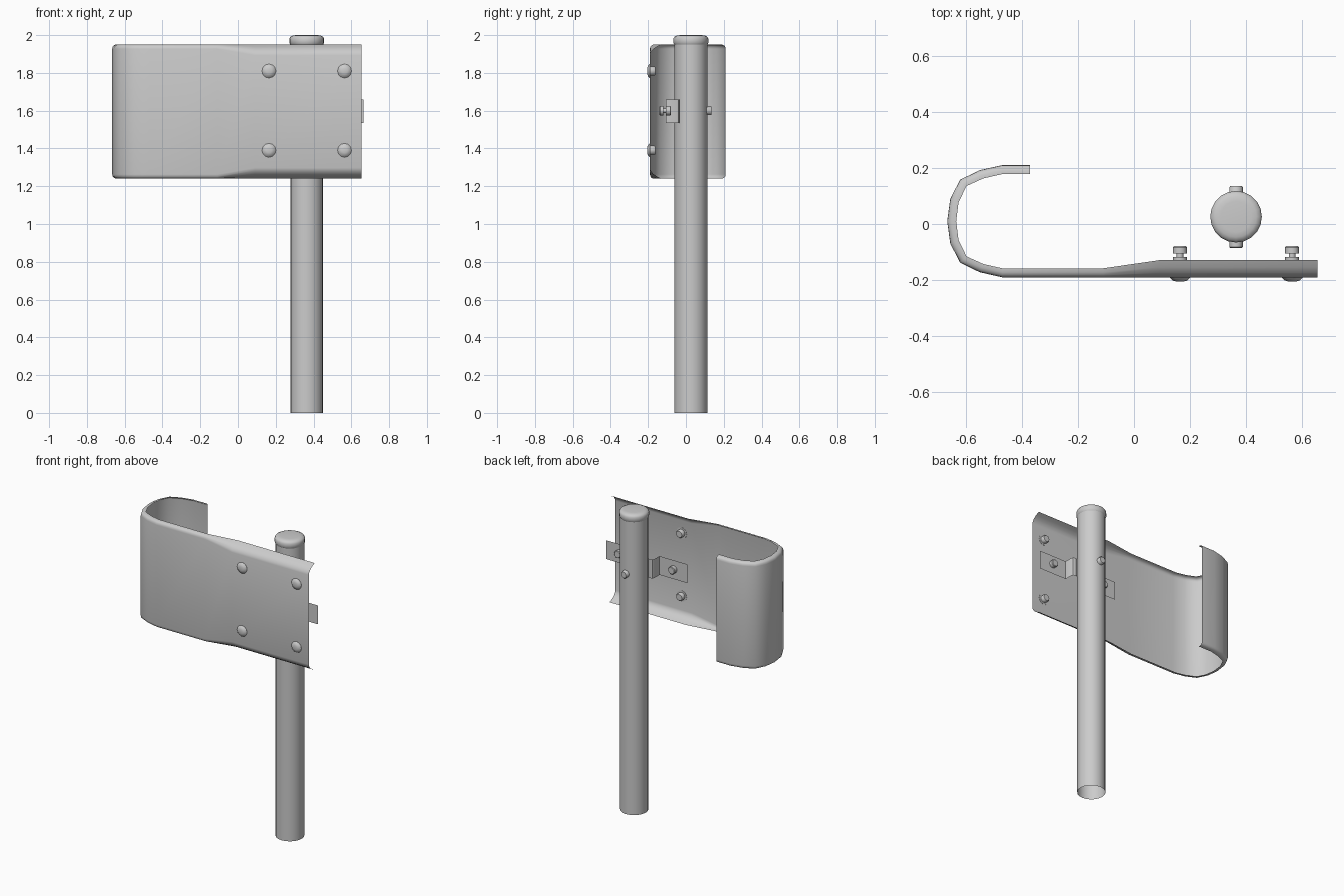
import bpy, bmesh, math

if "Cube" in bpy.data.objects:
    bpy.data.objects.remove(bpy.data.objects["Cube"])

PX, PY, ZC = 0.364, 0.026, 1.595   # post axis and rail mid height


def finish(name, bm, angle=40):
    bmesh.ops.recalc_face_normals(bm, faces=bm.faces)
    me = bpy.data.meshes.new(name)
    bm.to_mesh(me)
    bm.free()
    ob = bpy.data.objects.new(name, me)
    bpy.context.collection.objects.link(ob)
    bpy.ops.object.select_all(action='DESELECT')
    ob.select_set(True)
    bpy.context.view_layer.objects.active = ob
    bpy.ops.object.shade_smooth_by_angle(angle=math.radians(angle))
    return ob


def grid(name, rows, angle=40):
    """Skin a surface over rows of points."""
    bm = bmesh.new()
    vs = [[bm.verts.new(p) for p in r] for r in rows]
    for a, b in zip(vs, vs[1:]):
        for i in range(len(a) - 1):
            bm.faces.new((a[i], a[i + 1], b[i + 1], b[i]))
    return finish(name, bm, angle)


def lathe(name, profile, centre, axis='z', n=20, cap_start=True, cap_end=True):
    """Turn (radius, height) pairs around z or y."""
    bm = bmesh.new()
    cx, cy, cz = centre
    rings = []
    for r, h in profile:
        ring = []
        for k in range(n):
            c = r * math.cos(2 * math.pi * k / n)
            s = r * math.sin(2 * math.pi * k / n)
            p = (cx + c, cy + s, cz + h) if axis == 'z' else (cx + c, cy + h, cz + s)
            ring.append(bm.verts.new(p))
        rings.append(ring)
    for a, b in zip(rings, rings[1:]):
        for k in range(n):
            j = (k + 1) % n
            bm.faces.new((a[k], a[j], b[j], b[k]))
    if cap_start:
        bm.faces.new(rings[0])
    if cap_end:
        bm.faces.new(rings[-1])
    return finish(name, bm)


# Post, open at the bottom, with a rounded cap
lathe("post", [(0.087, 0), (0.087, 1.96)], (PX, PY, 0), cap_start=False)
lathe("post_cap", [(0.087, 1.95), (0.092, 1.958), (0.092, 1.982), (0.086, 1.992),
                   (0.073, 1.998), (0.055, 2.0)], (PX, PY, 0))

# Rail end: flanged sheet swept along a hooked path
# path stations: x, y, inward normal, flare (1 = wide flange, 0 = small lip)
path = [(0.655, -0.19, 0, 1, 1), (0.09, -0.19, 0, 1, 1), (-0.11, -0.19, 0, 1, 0),
        (-0.47, -0.19, 0, 1, 0)]
arc = [(-0.55, -0.172), (-0.62, -0.138), (-0.655, -0.07)]
arc = arc + [(-0.666, 0.01)] + [(x, 0.02 - y) for x, y in reversed(arc)]
for x, y in arc:
    nx, ny = (-0.47 - x), (0.01 - y)
    m = math.hypot(nx, ny)
    path.append((x, y, nx / m, ny / m, 0))
path += [(-0.47, 0.21, 0, -1, 0), (-0.37, 0.21, 0, -1, 0)]

wide = [(0.061, 0.355), (0.036, 0.343), (0.016, 0.329), (0.004, 0.312), (0, 0.298)]
slim = [(0.032, 0.355), (0.018, 0.355), (0.008, 0.350), (0.002, 0.343), (0, 0.332)]
rows = []
for x, y, nx, ny, f in path:
    half = [(a * f + c * (1 - f), b * f + d * (1 - f))
            for (a, b), (c, d) in zip(wide, slim)]
    section = half + [(d, -h) for d, h in reversed(half)]
    rows.append([(x + nx * d, y + ny * d, ZC + h) for d, h in section])
grid("rail_end", rows, 50)

# Saddle bracket: strip that hugs the front of the post
side = [(0.300, -0.105), (0.096, -0.105), (0.096, -0.050), (0.091, -0.039),
        (0.082, -0.035), (0.070, -0.036)]
for deg in (42, 28, 14):
    a = math.radians(deg)
    side.append((0.089 * math.sin(a), PY - 0.089 * math.cos(a)))
strip = [(PX - d, y) for d, y in side] + [(PX, PY - 0.089)] + \
        [(PX + d, y) for d, y in reversed(side)]
grid("saddle_bracket", [[(x, y, z) for x, y in strip] for z in (1.535, 1.66)], 35)

# Fasteners
head = [(0.014, -0.205), (0.027, -0.201), (0.037, -0.191), (0.037, -0.188)]
nut = [(0.025, -0.188), (0.025, -0.168), (0.021, -0.162)]
for x in (PX - 0.2, PX + 0.2):
    for z in (1.81, 1.39):
        lathe("rail_bolt", head + nut, (x, 0, z), 'y', 12)
    lathe("bracket_bolt", [(0.021, -0.14), (0.025, -0.136), (0.025, -0.118),
                           (0.012, -0.118), (0.012, -0.106), (0.025, -0.106),
                           (0.025, -0.083), (0.021, -0.079)], (x, 0, 1.6), 'y', 12)
lathe("post_bolt", [(0.020, -0.086), (0.024, -0.082), (0.024, 0.131), (0.020, 0.136)],
      (PX, 0, 1.6), 'y', 12)
